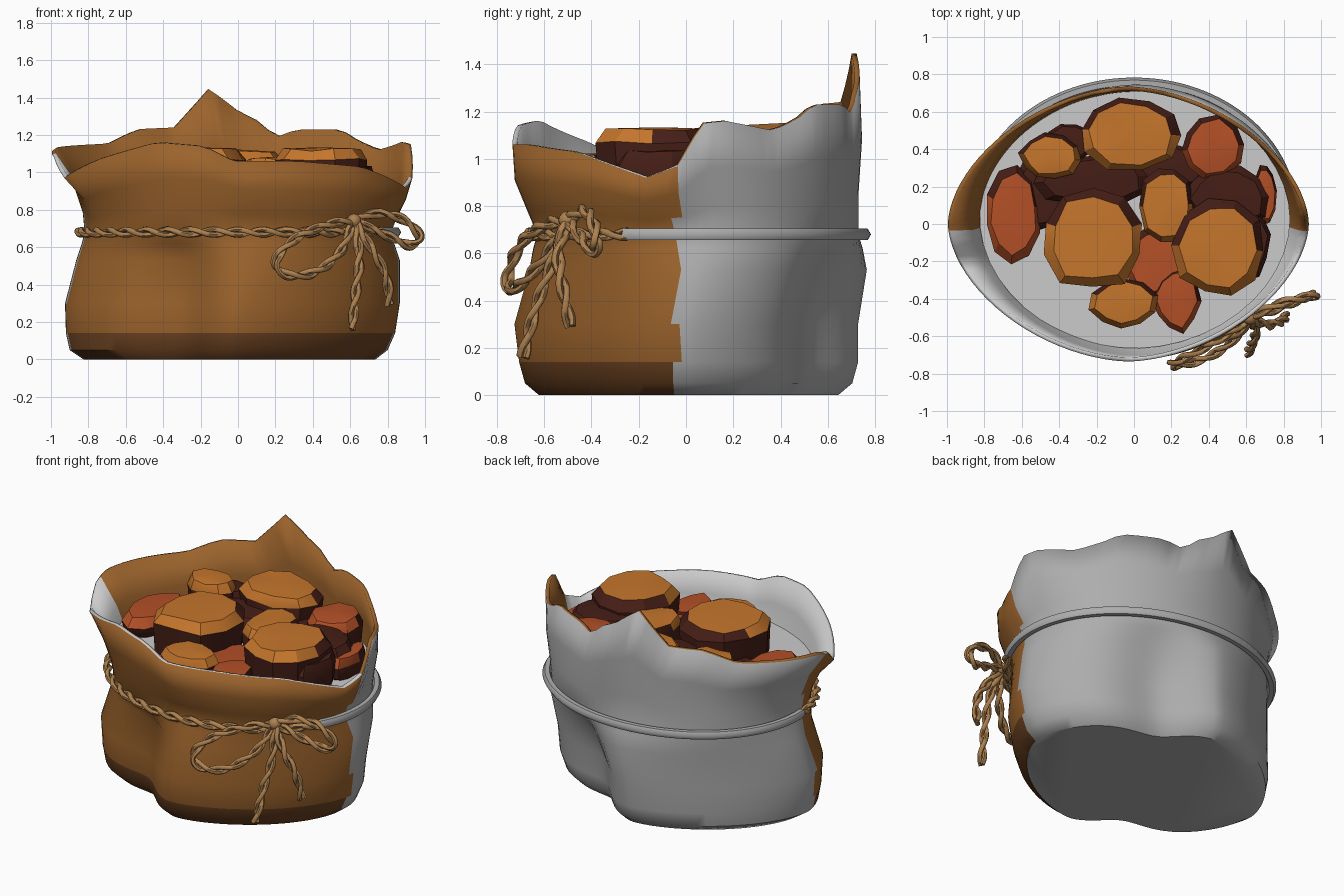
import bpy, bmesh, math, random
from mathutils import Vector

if "Cube" in bpy.data.objects:
    bpy.data.objects.remove(bpy.data.objects["Cube"])

random.seed(4)


def material(name, rgb):
    m = bpy.data.materials.new(name)
    m.diffuse_color = (*rgb, 1)
    m.use_nodes = True
    m.node_tree.nodes["Principled BSDF"].inputs["Base Color"].default_value = m.diffuse_color
    return m


BROWN = material("brown_cloth", (0.33, 0.125, 0.025))
DEEP = material("deep_brown_cloth", (0.15, 0.055, 0.015))
GREY = material("grey_cloth", (0.42, 0.42, 0.42))
PALE = material("pale_lining", (0.75, 0.75, 0.75))
STRAW = material("straw_rope", (0.42, 0.22, 0.08))
AMBER = material("amber_top", (0.56, 0.18, 0.025))
EMBER = material("ember_top", (0.45, 0.08, 0.02))
DARK = material("dark_side", (0.06, 0.013, 0.008))


def mesh_object(name, bm, mats, angle=40):
    me = bpy.data.meshes.new(name)
    bm.to_mesh(me)
    bm.free()
    ob = bpy.data.objects.new(name, me)
    bpy.context.collection.objects.link(ob)
    for m in mats:
        me.materials.append(m)
    bpy.ops.object.select_all(action='DESELECT')
    ob.select_set(True)
    bpy.context.view_layer.objects.active = ob
    bpy.ops.object.shade_smooth_by_angle(angle=math.radians(angle))
    return ob


# Torn rim: height by angle round the mouth
RIM = [(-16, .92), (-4, .97), (8, 1.15), (16, 1.16), (33, 1.12), (43, 1.17), (50, 1.23), (66, 1.23),
       (73, 1.19), (80, 1.28), (90, 1.35), (100, 1.445), (112, 1.24), (125, 1.23), (137, 1.15),
       (175, 1.12), (188, 1.08), (200, .97), (220, 1.07), (242, 1.16), (258, 1.14), (270, 1.06),
       (294, 1.06), (318, 1.03), (344, .92)]


def rim_height(deg):
    deg = (deg + 16) % 360 - 16
    for (a, za), (b, zb) in zip(RIM, RIM[1:]):
        if a <= deg <= b:
            return za + (zb - za) * (deg - a) / (b - a)


def section(deg, cx, rx, cy, ry, pinch, n):
    """Rounded diamond with a crease at the back right and front left."""
    c, s = math.cos(math.radians(deg)), math.sin(math.radians(deg))
    dip = 1 - pinch * sum(math.exp(-((deg % 360 - a) / 17) ** 2) for a in (62, 244))
    x = cx + dip * rx * math.copysign(abs(c) ** (2 / n), c)
    y = cy + dip * ry * math.copysign(abs(s) ** (2 / n), s)
    return x, y


# Lower levels use absolute heights, upper levels are fractions from neck to rim
NECK = (0, .82, .05, .68, 0, 2.0)
LOWER = [(0, (-.045, .78, .01, .64, .19, 1.66)), (.05, (-.05, .85, .01, .70, .19, 1.65)),
         (.14, (-.04, .88, .01, .725, .19, 1.63)), (.3, (-.03, .895, .0, .735, .19, 1.62)),
         (.53, (0, .865, .05, .72, .14, 1.7)), (.62, (0, .835, .05, .70, .06, 1.87)), (.68, NECK)]
UPPER = [(.25, (.01, .84, .03, .70, 0, 1.95)), (.6, (.01, .89, .01, .735, 0, 1.85)),
         (1, (-.03, .965, .0, .735, 0, 1.75))]
STEPS = 90

# Sack
bm = bmesh.new()
rings = []
for z, shape in LOWER:
    rings.append([bm.verts.new((*section(i * 360 / STEPS, *shape), z)) for i in range(STEPS)])
for f, shape in UPPER:
    rings.append([bm.verts.new((*section(i * 360 / STEPS, *shape),
                                .68 + f * (rim_height(i * 360 / STEPS) - .68))) for i in range(STEPS)])
bm.faces.new(rings[0][::-1])
for lo, hi in zip(rings, rings[1:]):
    for i in range(STEPS):
        j = (i + 1) % STEPS
        face = bm.faces.new((lo[i], lo[j], hi[j], hi[i]))
        p = face.calc_center_median()
        if p.y < -.04:  # coloured front, darker near the ground
            face.material_index = 3 if p.z < .13 else 1
sack = mesh_object("sack", bm, [GREY, BROWN, PALE, DEEP, PALE])
solid = sack.modifiers.new("thickness", 'SOLIDIFY')
solid.thickness, solid.offset = .022, -1
solid.material_offset = solid.material_offset_rim = 1

# Bed under the contents
bm = bmesh.new()
bm.faces.new([bm.verts.new((*section(i * 8, .005, .83, .025, .69, 0, 1.93), .85)) for i in range(45)])
mesh_object("filling_bed", bm, [PALE])


# Contents: chipped lumps (x, y, half width, half depth, top)
def lump(name, x, y, rx, ry, top, top_mat, sides=10):
    bm = bmesh.new()
    jit = [random.uniform(.88, 1.08) for _ in range(sides)]
    spin = random.random()
    rings = []
    for scale, z in ((.7, .82), (.97, .87), (1.02, top - .06), (.84, top - .005)):
        ring = []
        for i in range(sides):
            a = spin + i * math.tau / sides
            k = scale * jit[i] * random.uniform(.96, 1.03)
            ring.append(bm.verts.new((x + rx * k * math.cos(a), y + ry * k * math.sin(a),
                                      z + random.uniform(-.012, .005))))
        rings.append(ring)
    for r, (lo, hi) in enumerate(zip(rings, rings[1:])):
        for i in range(sides):
            j = (i + 1) % sides
            front = math.sin(spin + (i + .5) * math.tau / sides) < .2
            bm.faces.new((lo[i], lo[j], hi[j], hi[i])).material_index = 1 if r == 2 and front else 0
    mid = bm.verts.new((x, y, top + .003))
    for i in range(sides):
        bm.faces.new((rings[-1][i], rings[-1][(i + 1) % sides], mid)).material_index = 1
    bm.faces.new(rings[0][::-1])
    mesh_object(name, bm, [DARK, top_mat], 30)


LUMPS = [(-.02, .49, .29, .2, 1.12, AMBER), (.42, .41, .18, .17, 1.08, EMBER),
         (-.45, .36, .16, .12, 1.1, AMBER), (-.22, -.08, .28, .28, 1.13, AMBER),
         (-.64, .05, .15, .25, .98, EMBER), (.18, .1, .15, .22, 1.08, AMBER),
         (.46, -.13, .25, .28, 1.13, AMBER), (-.06, -.42, .18, .14, 1.02, AMBER),
         (.23, -.4, .13, .18, .97, EMBER), (.7, .16, .06, .16, 1.0, EMBER),
         (-.22, .24, .32, .14, 1.02, DARK), (.5, .14, .24, .18, 1.05, DARK),
         (-.34, .44, .14, .1, 1.04, DARK), (.62, -.1, .11, .22, 1.04, DARK),
         (.11, -.2, .17, .2, .95, EMBER), (.17, .3, .22, .14, .98, DARK), (-.5, .17, .16, .2, .95, DARK)]
for i, spec in enumerate(LUMPS):
    lump(f"lump_{i + 1}", *spec)


# Rope helpers
def tube(name, lines, radius, mat):
    cu = bpy.data.curves.new(name, 'CURVE')
    cu.dimensions, cu.bevel_depth = '3D', radius
    cu.bevel_resolution, cu.use_fill_caps = 1, True
    for pts in lines:
        sp = cu.splines.new('POLY')
        sp.points.add(len(pts) - 1)
        for p, co in zip(sp.points, pts):
            p.co = (*co, 1)
    cu.materials.append(mat)
    ob = bpy.data.objects.new(name, cu)
    bpy.context.collection.objects.link(ob)
    bpy.ops.object.select_all(action='DESELECT')
    ob.select_set(True)
    bpy.context.view_layer.objects.active = ob
    bpy.ops.object.convert(target='MESH')
    bpy.ops.object.shade_smooth_by_angle(angle=math.radians(60))


def smooth_path(ctrl, n=9):
    c = [Vector(p) for p in ctrl]
    c = [2 * c[0] - c[1]] + c + [2 * c[-1] - c[-2]]
    out = []
    for a, b, d, e in zip(c, c[1:], c[2:], c[3:]):
        for i in range(n):
            t = i / n
            out.append(.5 * (2 * b + (d - a) * t + (2 * a - 5 * b + 4 * d - e) * t * t
                             + (3 * b - a - 3 * d + e) * t ** 3))
    return out + [c[-2]]


def twisted(name, path, r=.015, pitch=.26):
    strands, dist = ([], []), 0
    for i, p in enumerate(path):
        tan = (path[min(i + 1, len(path) - 1)] - path[max(i - 1, 0)]).normalized()
        dist += (p - path[i - 1]).length if i else 0
        u = tan.cross(Vector((.3, -.9, .2))).normalized()
        v = tan.cross(u)
        for k, line in enumerate(strands):
            a = dist / pitch * math.tau + k * math.pi
            line.append(p + r * (u * math.cos(a) + v * math.sin(a)))
    tube(name, strands, r, STRAW)


def neck(deg, off=.025):
    x, y = section(deg, 0, .82 + off, .05, .68 + off, 0, 2.0)
    return Vector((x, y, .68))


# Rope round the neck: twisted at the front, plain at the back
tube("rope_back", [[neck(d) for d in range(-26, 187, 3)]], .028, GREY)
twisted("rope_front", [neck(d, .03) for d in range(184, 336, 1)])

# Bow
KNOT = (.62, -.5, .74)
twisted("bow_loop_left", smooth_path([KNOT, (.48, -.60, .72), (.3, -.70, .64), (.2, -.75, .52),
                                      (.27, -.75, .45), (.42, -.70, .47), (.55, -.60, .58), KNOT]))
twisted("bow_loop_right", smooth_path([KNOT, (.74, -.44, .78), (.88, -.40, .75), (.97, -.38, .66),
                                       (.92, -.39, .61), (.8, -.44, .66), KNOT]))
twisted("bow_tail_left", smooth_path([KNOT, (.65, -.57, .55), (.63, -.64, .36), (.61, -.69, .16)]))
twisted("bow_tail_right", smooth_path([KNOT, (.71, -.54, .6), (.79, -.52, .45), (.81, -.49, .29)]))
bm = bmesh.new()
bmesh.ops.create_icosphere(bm, subdivisions=2, radius=.04)
bmesh.ops.translate(bm, verts=bm.verts, vec=KNOT)
mesh_object("bow_knot", bm, [STRAW], 60)
